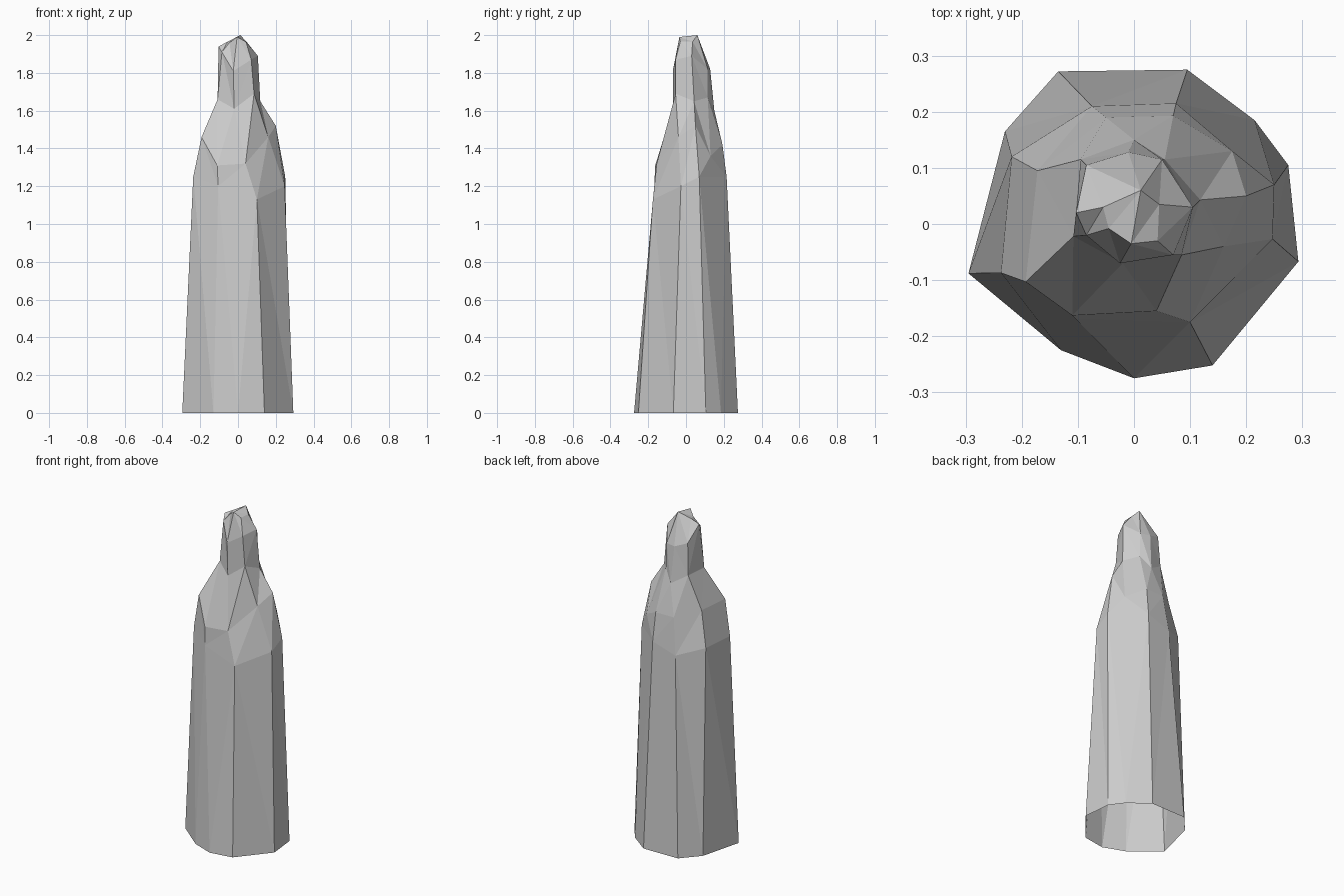
import bpy, bmesh

# Cross-sections, counter-clockwise from the left side
hem = [(x, y, 0) for x, y in [
    (-.295, -.088), (-.13, -.225), (0, -.275), (.14, -.252), (.293, -.067),
    (.275, .105), (.215, .185), (.095, .275), (-.135, .272), (-.23, .165)]]
waist = [(-.237, -.087, 1.25), (-.105, -.168, 1.2), (.1, -.175, 1.13), (.247, -.027, 1.2),
         (.25, .07, 1.25), (.075, .215, 1.25), (-.075, .21, 1.2), (-.218, .12, 1.25)]
shoulders = [(-.193, -.103, 1.46), (-.11, -.163, 1.31), (.04, -.155, 1.32), (.16, -.04, 1.46),
             (.2, .05, 1.52), (.175, .13, 1.36), (.07, .193, 1.42), (-.05, .19, 1.42),
             (-.172, .095, 1.46)]
neck = [(-.108, -.022, 1.66), (-.02, -.07, 1.61), (.085, -.055, 1.69), (.118, .043, 1.65),
        (.055, .115, 1.67), (0, .15, 1.6), (-.095, .115, 1.66)]
brow = [(-.103, .02, 1.94), (-.085, -.02, 1.91), (-.025, -.07, 1.81), (.07, -.055, 1.87),
        (.105, .03, 1.89), (.05, .115, 1.82), (-.01, .128, 1.82), (-.085, .105, 1.85)]
crown = [(-.055, .03, 1.965), (-.045, -.008, 1.96), (-.005, -.035, 1.99),
         (.042, -.03, 1.965), (.045, .035, 1.965), (.012, .06, 2.0)]


def stitch(bm, a, b):
    """Triangulate between two closed rings, choosing the shorter diagonal."""
    i = j = 0
    n, m = len(a), len(b)
    while i < n or j < m:
        a0, a1 = a[i % n], a[(i + 1) % n]
        b0, b1 = b[j % m], b[(j + 1) % m]
        da = (a1.co.xy - b0.co.xy).length
        db = (a0.co.xy - b1.co.xy).length
        if j == m or (i < n and da <= db):
            bm.faces.new((a0, a1, b0))
            i += 1
        else:
            bm.faces.new((a0, b1, b0))
            j += 1


def loft(name, sections, cap=False):
    bm = bmesh.new()
    rings = [[bm.verts.new(p) for p in s] for s in sections]
    for lower, upper in zip(rings, rings[1:]):
        stitch(bm, lower, upper)
    if cap:
        top = bm.faces.new(rings[-1])
        bmesh.ops.triangulate(bm, faces=[top])
    mesh = bpy.data.meshes.new(name)
    bm.to_mesh(mesh)
    bm.free()
    obj = bpy.data.objects.new(name, mesh)
    bpy.context.collection.objects.link(obj)
    return obj


# Robe is open underneath; the head is closed by its crown
loft("robe", [hem, waist])
loft("upper_body", [waist, shoulders, neck])
loft("head", [neck, brow, crown], cap=True)
